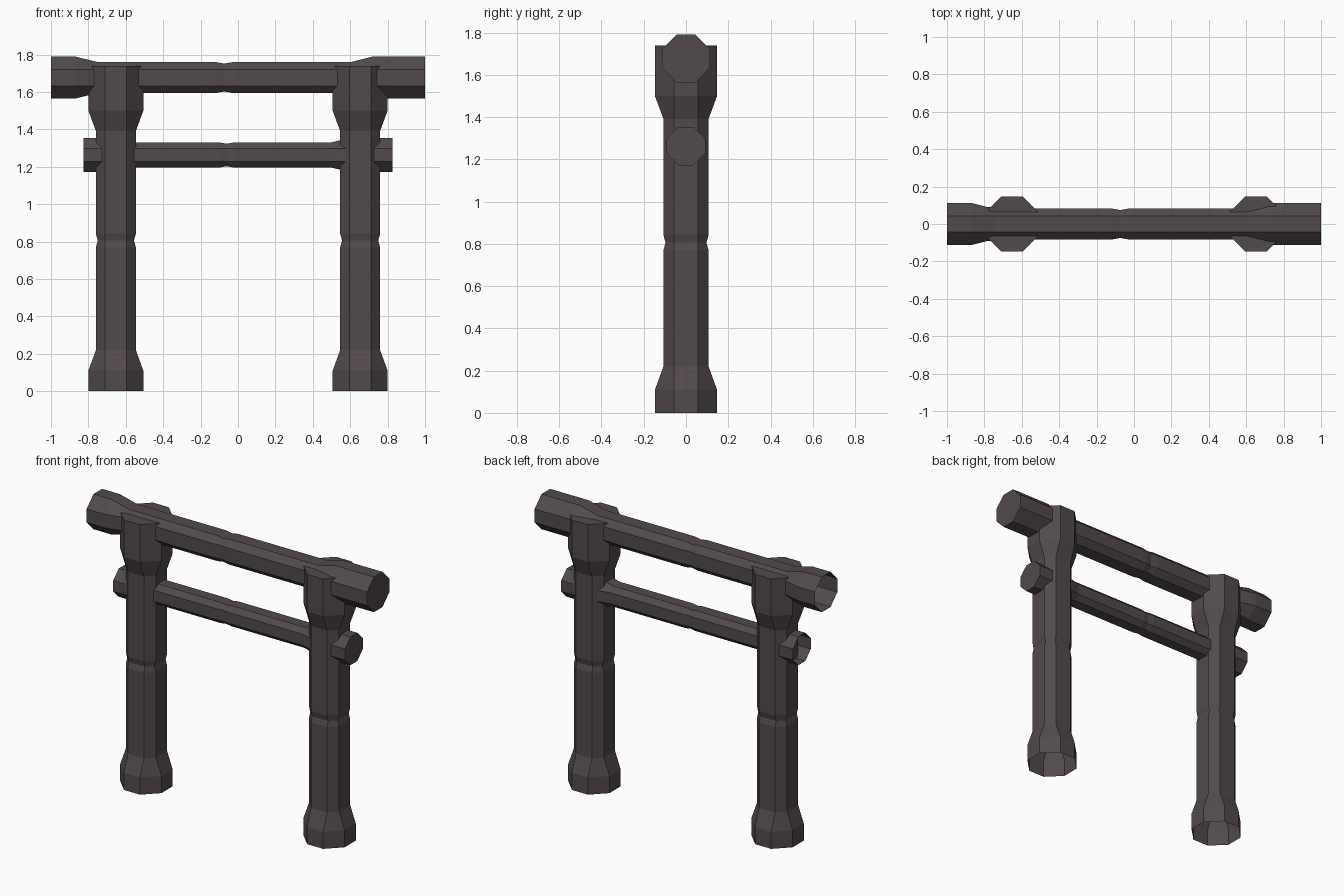
import bpy, bmesh, math
from mathutils import Matrix, Vector

if "Cube" in bpy.data.objects:
    bpy.data.objects.remove(bpy.data.objects["Cube"])

wood = bpy.data.materials.new("dark_brown_wood")
wood.diffuse_color = (0.085, 0.068, 0.074, 1)
wood.use_nodes = True
wood.node_tree.nodes["Principled BSDF"].inputs["Base Color"].default_value = wood.diffuse_color

# Shared log profile: (fraction of length, half width) ; flats keep a constant width
PROFILE = [(0, .147), (.063, .147), (.126, .107), (.442, .107), (.463, .097),
           (.485, .107), (.80, .107), (.862, .147), (1, .147)]
FLAT = .057


def log(name, length, scale, matrix):
    """Eight-sided log along local z, closed at the far end and open at the base."""
    bm = bmesh.new()
    rings = []
    for t, a in PROFILE:
        f = FLAT
        pts = [(a, -f), (a, f), (f, a), (-f, a), (-a, f), (-a, -f), (-f, -a), (f, -a)]
        rings.append([bm.verts.new((x * scale, y * scale, t * length)) for x, y in pts])
    for low, high in zip(rings, rings[1:]):
        for i in range(8):
            j = (i + 1) % 8
            bm.faces.new((low[i], low[j], high[j], high[i]))
    bm.faces.new(rings[-1])
    bm.transform(matrix)
    mesh = bpy.data.meshes.new(name)
    bm.to_mesh(mesh)
    bm.free()
    mesh.materials.append(wood)
    obj = bpy.data.objects.new(name, mesh)
    bpy.context.collection.objects.link(obj)


# Two upright posts
for side, x in (("left", -.653), ("right", .653)):
    log(side + "_post", 1.74, 1, Matrix.Translation((x, 0, 0)))

# Two cross beams, the same log laid along x
along_x = Matrix.Rotation(math.pi / 2, 4, 'Y')
for name, half, z, scale in (("top_beam", 1.0, 1.677, .77), ("lower_beam", .826, 1.263, .62)):
    log(name, 2 * half, scale, Matrix.Translation(Vector((-half, 0, z))) @ along_x)
